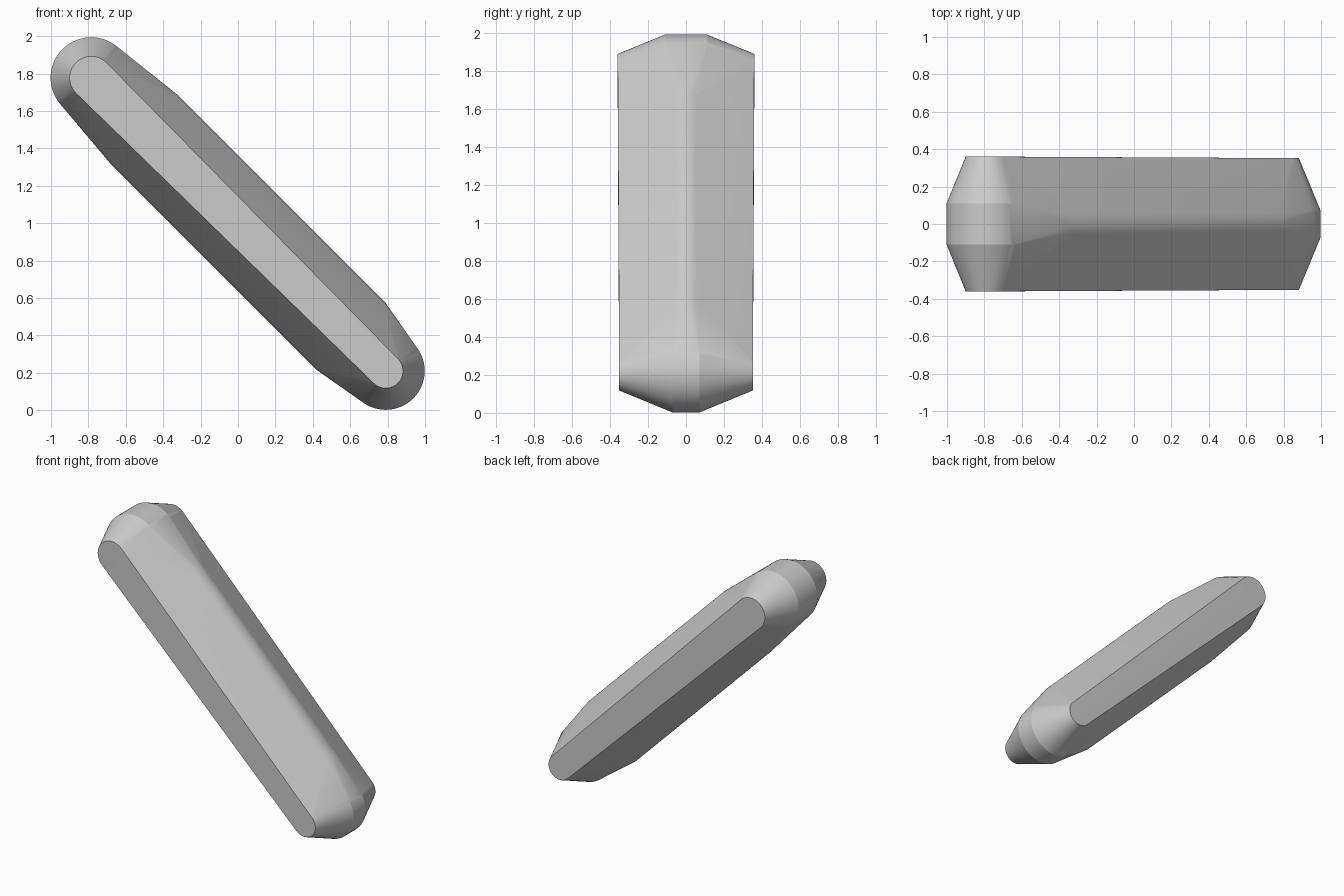
import bpy, bmesh
from math import sin, cos, pi, sqrt, radians
from mathutils import Vector

cube = bpy.data.objects.get("Cube")
if cube:
    bpy.data.objects.remove(cube, do_unlink=True)

grey = bpy.data.materials.new("plain grey")
grey.use_nodes = True
colour = (0.6, 0.6, 0.6, 1)
grey.diffuse_color = colour
grey.node_tree.nodes["Principled BSDF"].inputs["Base Color"].default_value = colour

bm = bmesh.new()


def ring(x, z, radius, y, sides=64):
    """Circle of points around an axis along y."""
    for i in range(sides):
        a = 2 * pi * i / sides
        bm.verts.new((x + radius * cos(a), y, z + radius * sin(a)))


# Rounded ends: a short drum that tapers to a smaller disc on each side
for x, z, drum_radius, drum_half, disc_radius, disc_half in (
        (-0.785, 1.777, 0.217, 0.11, 0.115, 0.36),
        (0.79, 0.21, 0.208, 0.07, 0.092, 0.352)):
    for side in (-1, 1):
        ring(x, z, drum_radius, side * drum_half)
        ring(x, z, disc_radius, side * disc_half)

# Softly rounded ridges along the middle, above and below the centre line
along = Vector((1, 0, -1)) / sqrt(2)
across = Vector((1, 0, 1)) / sqrt(2)
middle = Vector((0, 0, 1))
for edge in (-1, 1):
    for distance in (-0.71, 0.855):
        for step in range(-4, 5):
            a = radians(25) * step / 4
            height = 0.257 - 0.14 * (1 - cos(a))
            point = middle + along * distance + across * edge * height
            point.y = 0.14 * sin(a)
            bm.verts.new(point)

# Wrap everything in one convex skin
hull = bmesh.ops.convex_hull(bm, input=bm.verts[:])
loose = [v for v in bm.verts if not v.link_faces]
bmesh.ops.delete(bm, geom=loose, context='VERTS')
bmesh.ops.dissolve_limit(bm, angle_limit=radians(0.1), verts=bm.verts[:], edges=bm.edges[:])
bmesh.ops.recalc_face_normals(bm, faces=bm.faces[:])

mesh = bpy.data.meshes.new("slanted_bar")
bm.to_mesh(mesh)
bm.free()
mesh.materials.append(grey)
bar = bpy.data.objects.new("slanted_bar", mesh)
bpy.context.collection.objects.link(bar)
bpy.context.view_layer.objects.active = bar
bar.select_set(True)
bpy.ops.object.shade_smooth_by_angle(angle=radians(18))
